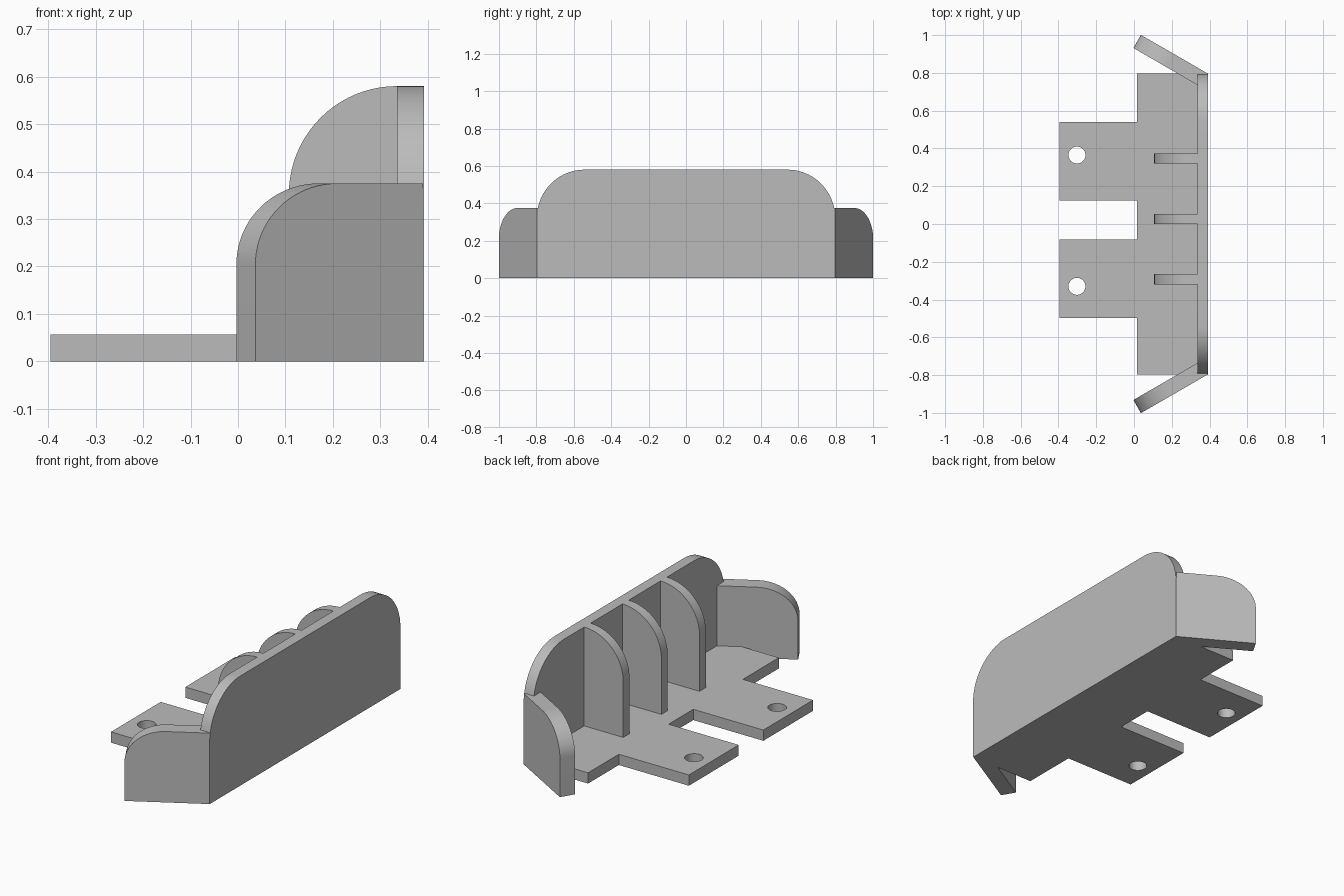
import bpy, bmesh, math
from mathutils import Matrix, Vector

cube = bpy.data.objects.get("Cube")
if cube:
    bpy.data.objects.remove(cube, do_unlink=True)

grey = bpy.data.materials.new("plain_grey")
grey.use_nodes = True
colour = (0.5, 0.5, 0.5, 1)
grey.diffuse_color = colour
grey.node_tree.nodes["Principled BSDF"].inputs["Base Color"].default_value = colour

BASE_H, WALL_H, WING_H = 0.057, 0.58, 0.375
BACK_X, WALL_X, HALF = 0.392, 0.335, 0.797


def arc(cx, cy, rx, ry, start, end, steps=20):
    """Points along an elliptical arc, angles in degrees."""
    angles = [math.radians(start + (end - start) * i / steps) for i in range(steps + 1)]
    return [(cx + rx * math.cos(a), cy + ry * math.sin(a)) for a in angles]


def prism(name, outline, origin, u, v, depth):
    """Extrude a 2D outline drawn on axes u, v by the depth vector."""
    origin, u, v, depth = map(Vector, (origin, u, v, depth))
    bm = bmesh.new()
    face = bm.faces.new([bm.verts.new(origin + u * a + v * b) for a, b in outline])
    ext = bmesh.ops.extrude_face_region(bm, geom=[face])
    moved = [e for e in ext["geom"] if isinstance(e, bmesh.types.BMVert)]
    bmesh.ops.translate(bm, verts=moved, vec=depth)
    bmesh.ops.recalc_face_normals(bm, faces=bm.faces)
    mesh = bpy.data.meshes.new(name)
    bm.to_mesh(mesh)
    bm.free()
    mesh.materials.append(grey)
    obj = bpy.data.objects.new(name, mesh)
    bpy.context.collection.objects.link(obj)
    return obj


def smooth(obj):
    bpy.ops.object.select_all(action='DESELECT')
    obj.select_set(True)
    bpy.context.view_layer.objects.active = obj
    bpy.ops.object.shade_smooth_by_angle(angle=math.radians(30))


X, Y, Z = (1, 0, 0), (0, 1, 0), (0, 0, 1)

# Base plate with two mounting tabs
STEP_X, TAB_X = 0.015, -0.395
tabs = [(-0.497, -0.082), (0.124, 0.54)]
outline = [(BACK_X - 0.01, HALF), (BACK_X - 0.01, -HALF), (STEP_X, -HALF)]
for low, high in tabs:
    outline += [(STEP_X, low), (TAB_X, low), (TAB_X, high), (STEP_X, high)]
outline.append((STEP_X, HALF))
base = prism("base_plate", outline, (0, 0, 0), X, Y, (0, 0, BASE_H))

# Screw holes through the tabs
for y in (-0.33, 0.365):
    cutter = prism("hole_cutter", arc(-0.302, y, 0.045, 0.045, 0, 360, 32)[:-1],
                   (0, 0, -0.1), X, Y, (0, 0, 0.3))
    cutter.hide_render = True
    bpy.context.view_layer.objects.active = base
    mod = base.modifiers.new("screw_hole", 'BOOLEAN')
    mod.operation, mod.object, mod.solver = 'DIFFERENCE', cutter, 'EXACT'
    bpy.ops.object.modifier_apply(modifier=mod.name)
    bpy.data.objects.remove(cutter, do_unlink=True)
smooth(base)

# Long upright wall with rounded upper corners
R = 0.255
profile = [(-HALF, 0), (HALF, 0)]
profile += arc(HALF - R, WALL_H - R, R, R, 0, 90)
profile += arc(R - HALF, WALL_H - R, R, R, 90, 180)
smooth(prism("upright_wall", profile, (WALL_X, 0, 0), Y, Z, (BACK_X - WALL_X, 0, 0)))

# Three quarter-round ribs bracing the wall
RIB_X, RIB_T = 0.107, 0.053
rib_r = WALL_X - RIB_X
profile = [(WALL_X, 0.01), (RIB_X, 0.01)]
profile += arc(WALL_X, WALL_H - rib_r, rib_r, rib_r, 180, 90)
for name, y in (("right_rib", -0.319), ("middle_rib", 0.0), ("left_rib", 0.319)):
    smooth(prism(name, profile, (0, y, 0), X, Z, (0, RIB_T, 0)))

# Angled end wings, mirrored front to back
LENGTH, THICK = 0.408, 0.08
profile = [(0, 0), (LENGTH, 0)]
profile += arc(LENGTH - 0.2, WING_H - 0.17, 0.2, 0.17, 0, 90)
profile.append((0, WING_H))
c, s = math.cos(math.radians(30)), math.sin(math.radians(30))
for name, side in (("front_wing", -1), ("rear_wing", 1)):
    smooth(prism(name, profile, (BACK_X - 0.002, side * HALF, 0),
                 (-c, side * s, 0), Z, (-s * THICK, -side * c * THICK, 0)))
